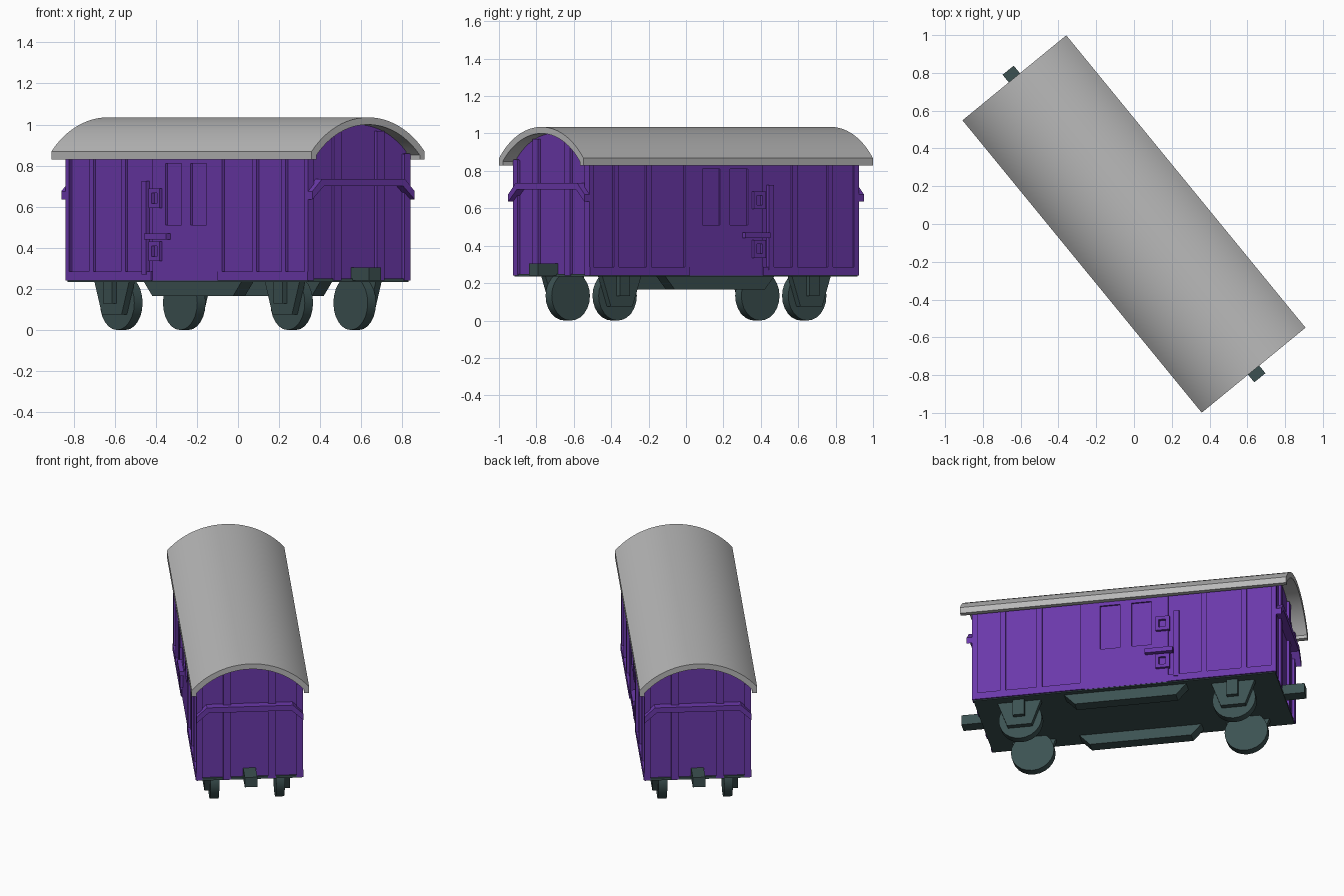
import bpy, bmesh, math

if "Cube" in bpy.data.objects:
    bpy.data.objects.remove(bpy.data.objects["Cube"])

YAW = math.radians(-50.7)      # the wagon stands diagonally on the ground
ZB, ZE = 0.24, 0.87            # underside of the body, spring of the roof arc
R, HALF, TOP = 0.464, 0.355, 1.035


def material(name, rgb):
    m = bpy.data.materials.new(name)
    m.diffuse_color = (*rgb, 1)
    m.use_nodes = True
    m.node_tree.nodes["Principled BSDF"].inputs["Base Color"].default_value = m.diffuse_color
    return m


purple = material("purple_paint", (0.145, 0.040, 0.40))
grey = material("roof_grey", (0.48, 0.48, 0.48))
slate = material("dark_slate", (0.045, 0.083, 0.083))


def prism(bm, pts, axis, lo, hi):
    """Extrude a 2D profile along x (points are y,z) or y (points are x,z)."""
    def place(p, t):
        return (t, p[0], p[1]) if axis == 'x' else (p[0], t, p[1])
    a = [bm.verts.new(place(p, lo)) for p in pts]
    b = [bm.verts.new(place(p, hi)) for p in pts]
    n = len(pts)
    bm.faces.new(a)
    bm.faces.new(b[::-1])
    for i in range(n):
        bm.faces.new((a[i], b[i], b[(i + 1) % n], a[(i + 1) % n]))


def box(bm, x0, x1, y0, y1, z0, z1):
    prism(bm, [(x0, z0), (x1, z0), (x1, z1), (x0, z1)], 'y', y0, y1)


def side_box(bm, x0, x1, d0, d1, z0, z1):
    """The same box on both long sides, at distance d0..d1 from the middle."""
    for s in (-1, 1):
        box(bm, x0, x1, s * d0, s * d1, z0, z1)


def finish(name, bm, mat, smooth=False):
    bmesh.ops.recalc_face_normals(bm, faces=bm.faces[:])
    me = bpy.data.meshes.new(name)
    bm.to_mesh(me)
    bm.free()
    ob = bpy.data.objects.new(name, me)
    bpy.context.collection.objects.link(ob)
    me.materials.append(mat)
    ob.rotation_euler.z = YAW
    if smooth:
        bpy.ops.object.select_all(action='DESELECT')
        ob.select_set(True)
        bpy.context.view_layer.objects.active = ob
        bpy.ops.object.shade_smooth_by_angle(angle=math.radians(35))
    return ob


def arc_z(y, off=0.0):
    """Height of the roof arc at y, lowered by off."""
    return TOP - R + math.sqrt((R - off) ** 2 - y * y)


def arc(half, off, n=24):
    a = math.asin(half / (R - off))
    return [((R - off) * math.sin(-a + 2 * a * i / n),
             TOP - R + (R - off) * math.cos(-a + 2 * a * i / n)) for i in range(n + 1)]


# Curved roof shell
bm = bmesh.new()
outer = [(-HALF, 0.83)] + arc(HALF, 0) + [(HALF, 0.83)]
inner = [(-0.325, 0.83)] + arc(0.325, 0.035) + [(0.325, 0.83)]
rings = []
for x in (-1, 1):
    rings.append([[bm.verts.new((x, *p)) for p in prof] for prof in (outer, inner)])
(o0, i0), (o1, i1) = rings
for k in range(len(outer) - 1):
    bm.faces.new((o0[k], o0[k + 1], o1[k + 1], o1[k]))
    bm.faces.new((i0[k], i0[k + 1], i1[k + 1], i1[k]))
    bm.faces.new((o0[k], o0[k + 1], i0[k + 1], i0[k]))
    bm.faces.new((o1[k], o1[k + 1], i1[k + 1], i1[k]))
for k in (0, -1):
    bm.faces.new((o0[k], o1[k], i1[k], i0[k]))
finish("roof", bm, grey, True)

# Body shell with arched ends
bm = bmesh.new()
prism(bm, [(-0.308, ZB)] + arc(0.308, 0.03) + [(0.308, ZB)], 'x', -0.915, 0.915)
finish("body", bm, purple)

# Side framing: posts and bottom rails
bm = bmesh.new()
for x in (-0.735, -0.49, 0.254, 0.52, 0.743):
    side_box(bm, x - 0.017, x + 0.017, 0.30, 0.322, ZB + 0.03, 0.86)
for x in (-0.918, 0.918):
    side_box(bm, x - 0.013, x + 0.013, 0.29, 0.322, ZB, 0.86)
side_box(bm, -0.93, -0.27, 0.30, 0.325, ZB, 0.285)
side_box(bm, 0.24, 0.93, 0.30, 0.325, ZB, 0.285)
finish("side_frame", bm, purple)

# Sliding door with two recessed windows
bm = bmesh.new()
for x0, x1 in ((-0.27, -0.167), (-0.045, 0.025), (0.147, 0.24)):
    side_box(bm, x0, x1, 0.30, 0.318, ZB, 0.86)
for x0, x1 in ((-0.167, -0.045), (0.025, 0.147)):
    side_box(bm, x0, x1, 0.30, 0.318, ZB, 0.51)
    side_box(bm, x0, x1, 0.30, 0.318, 0.81, 0.86)
finish("door", bm, purple)

# Door post, latch brackets and handle
bm = bmesh.new()
side_box(bm, -0.338, -0.305, 0.30, 0.33, 0.27, 0.725)
for z in (0.595, 0.335):
    side_box(bm, -0.28, -0.255, 0.31, 0.335, z, z + 0.095)
    side_box(bm, -0.255, -0.195, 0.31, 0.335, z, z + 0.022)
    side_box(bm, -0.255, -0.195, 0.31, 0.335, z + 0.073, z + 0.095)
    side_box(bm, -0.215, -0.195, 0.31, 0.335, z + 0.02, z + 0.075)
side_box(bm, -0.30, -0.13, 0.31, 0.345, 0.44, 0.47)
finish("door_fittings", bm, purple)

# End posts and bent handrail beams
bm = bmesh.new()
rail = [(-0.322, 0.635), (-0.322, 0.675), (-0.26, 0.735), (0.26, 0.735),
        (0.322, 0.675), (0.322, 0.635), (0.25, 0.70), (-0.25, 0.70)]
posts = bmesh.new()
for s in (-1, 1):
    prism(bm, rail, 'x', s * 0.91, s * 0.965)
    for y in (-0.135, 0.135, -0.302, 0.302):
        w = 0.024 if abs(y) < 0.2 else 0.018
        top = arc_z(abs(y) + w, 0.035)
        box(posts, s * 0.90, s * 0.932, y - w, y + w, ZB, top)
finish("end_rails", bm, purple)
finish("end_posts", posts, purple)

# Floor plate
bm = bmesh.new()
box(bm, -0.925, 0.925, -0.316, 0.316, ZB - 0.006, ZB + 0.01)
finish("floor", bm, slate)

# Couplers at both ends
bm = bmesh.new()
for s in (-1, 1):
    box(bm, s * 0.90, s * 1.052, -0.038, 0.038, ZB, 0.305)
finish("couplers", bm, slate)

# Hanging trays along both sides
bm = bmesh.new()
tray = [(-0.38, ZB), (0.38, ZB), (0.31, 0.165), (-0.31, 0.165)]
for s in (-1, 1):
    prism(bm, tray, 'y', s * 0.21, s * 0.285)
finish("under_trays", bm, slate)

# Wheels, axle guards and axle boxes
wheels, guards = bmesh.new(), bmesh.new()
disc = [(0.132 * math.cos(t * math.tau / 24), 0.132 + 0.132 * math.sin(t * math.tau / 24))
        for t in range(24)]
for x in (-0.655, 0.655):
    guard = [(x - 0.135, ZB), (x + 0.135, ZB), (x + 0.075, 0.075), (x - 0.075, 0.075)]
    for s in (-1, 1):
        prism(wheels, [(x + a, b) for a, b in disc], 'y', s * 0.172, s * 0.224)
        prism(guards, guard, 'y', s * 0.222, s * 0.258)
        box(guards, x - 0.035, x + 0.035, s * 0.25, s * 0.285, 0.13, ZB)
finish("wheels", wheels, slate, True)
finish("axle_guards", guards, slate)
